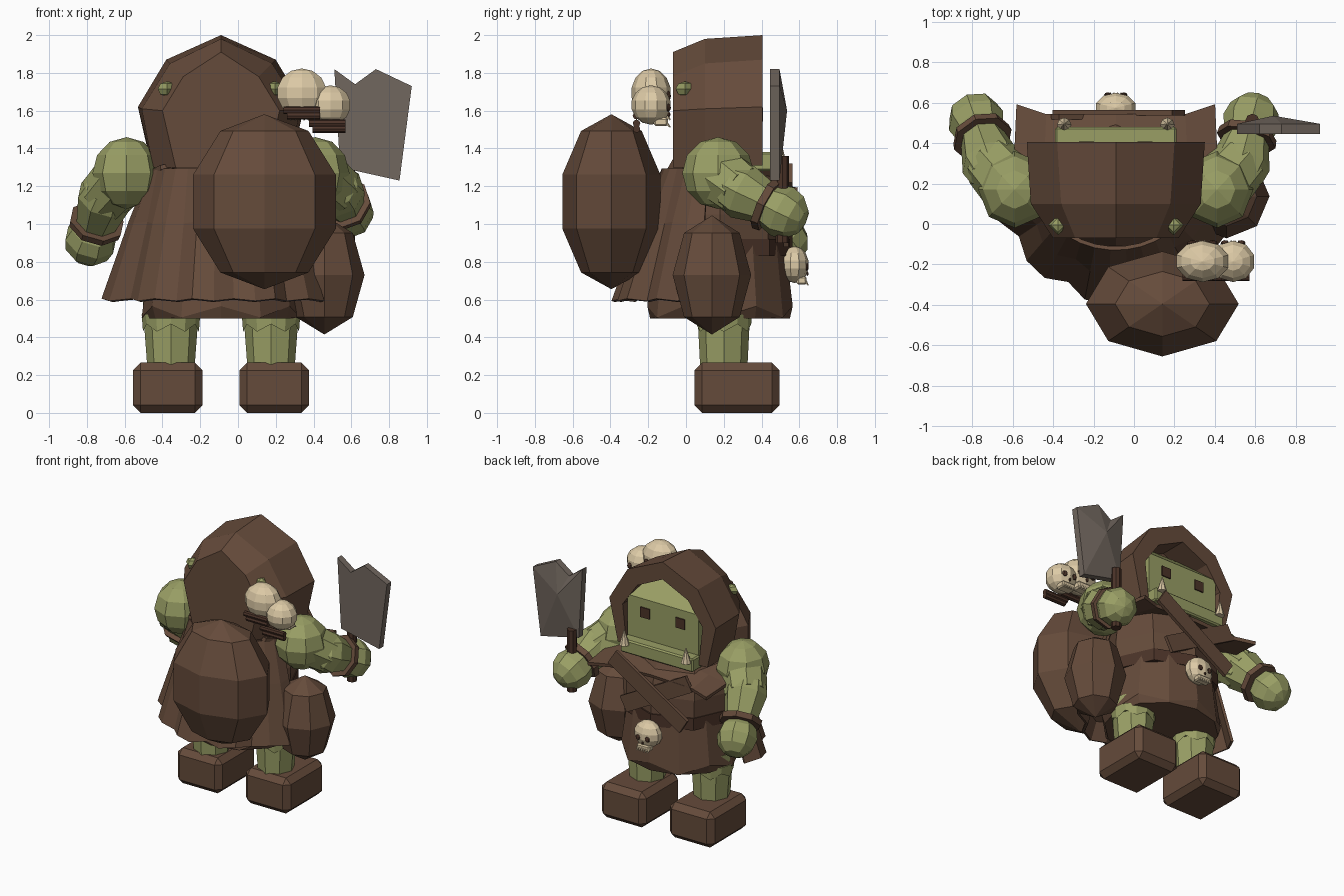
import bpy, bmesh, math
from mathutils import Vector, Matrix

if "Cube" in bpy.data.objects:
    bpy.data.objects.remove(bpy.data.objects["Cube"])

MID = -0.09  # the body's own centre line


def material(name, rgb):
    m = bpy.data.materials.new(name)
    m.use_nodes = True
    m.diffuse_color = (*rgb, 1)
    bsdf = next(n for n in m.node_tree.nodes if n.type == 'BSDF_PRINCIPLED')
    bsdf.inputs["Base Color"].default_value = (*rgb, 1)
    bsdf.inputs["Roughness"].default_value = 0.9
    return m


BROWN = material("leather_brown", (0.13, 0.07, 0.043))
DARK = material("dark_leather", (0.07, 0.033, 0.021))
GREEN = material("skin_green", (0.32, 0.345, 0.13))
BONE = material("bone", (0.72, 0.59, 0.38))
STEEL = material("steel_grey", (0.165, 0.135, 0.112))


def finish(name, bm, mat):
    bmesh.ops.recalc_face_normals(bm, faces=bm.faces)
    me = bpy.data.meshes.new(name)
    bm.to_mesh(me)
    bm.free()
    me.materials.append(mat)
    ob = bpy.data.objects.new(name, me)
    bpy.context.collection.objects.link(ob)
    return ob


def loft(name, rings, mat, closed=True):
    bm = bmesh.new()
    rows = [[bm.verts.new(p) for p in r] for r in rings]
    n = len(rows[0])
    for a, b in zip(rows, rows[1:]):
        for i in range(n if closed else n - 1):
            j = (i + 1) % n
            bm.faces.new((a[i], a[j], b[j], b[i]))
    if closed:
        bm.faces.new(rows[0])
        bm.faces.new(rows[-1])
    return finish(name, bm, mat)


def solidify(ob, t):
    mod = ob.modifiers.new("thickness", 'SOLIDIFY')
    mod.thickness = t
    mod.offset = 0


def ball(name, c, r, mat, seg=8, rings=5, turn=None):
    bm = bmesh.new()
    bmesh.ops.create_uvsphere(bm, u_segments=seg, v_segments=rings, radius=1)
    m = Matrix.Translation(c) @ (turn or Matrix()) @ Matrix.Diagonal((*r, 1))
    bm.transform(m)
    return finish(name, bm, mat)


def tube(name, a, b, r1, r2, mat, n=8):
    a, b = Vector(a), Vector(b)
    d = b - a
    bm = bmesh.new()
    bmesh.ops.create_cone(bm, cap_ends=True, segments=n, radius1=r1, radius2=r2, depth=d.length)
    q = d.to_track_quat('Z', 'Y').to_matrix().to_4x4()
    bm.transform(Matrix.Translation((a + b) / 2) @ q)
    return finish(name, bm, mat)


def box(name, c, size, mat, bevel=0, turn=None):
    bm = bmesh.new()
    bmesh.ops.create_cube(bm, size=1)
    bm.transform(Matrix.Diagonal((*size, 1)))
    if bevel:
        bmesh.ops.bevel(bm, geom=bm.edges[:], offset=bevel, segments=1, affect='EDGES')
    bm.transform(Matrix.Translation(c) @ (turn or Matrix()))
    return finish(name, bm, mat)


def ellipse(z, rx, ry, cx=MID, cy=0.18, n=8, zig=0):
    return [(cx + rx * math.cos(2 * math.pi * i / n), cy + ry * math.sin(2 * math.pi * i / n),
             z + zig * (i % 2)) for i in range(n)]


def arch(half, y):
    # closed outline from half a profile of (offset, height)
    left = [(MID - x, y, z) for x, z in reversed(half[1:])]
    return left + [(MID + x, y, z) for x, z in half]


# boots and legs
for side, s in (("right", -1), ("left", 1)):
    x = MID + s * 0.282
    box(side + "_boot", (x, 0.27, 0.133), (0.37, 0.45, 0.265), BROWN, 0.04)
    lx = MID + s * 0.265
    loft(side + "_leg", [ellipse(0.24, 0.125, 0.125, lx, 0.2), ellipse(0.44, 0.14, 0.135, lx, 0.2),
                         ellipse(0.6, 0.15, 0.145, lx, 0.2)], GREEN)
    loft(side + "_leg_fur", [ellipse(0.43, 0.148, 0.145, lx, 0.2, 12, 0.04),
                             ellipse(0.52, 0.155, 0.15, lx, 0.2, 12)], GREEN)

# tunic, skirt and belt
loft("skirt", [ellipse(0.5, 0.4, 0.37, n=12), ellipse(0.505, 0.42, 0.385, n=12, zig=0.06),
               ellipse(0.9, 0.37, 0.345, n=12)], BROWN)
loft("tunic", [ellipse(0.84, 0.39, 0.36), ellipse(1.05, 0.4, 0.36), ellipse(1.22, 0.38, 0.32),
               ellipse(1.36, 0.3, 0.24)], BROWN)
loft("belt", [ellipse(0.83, 0.4, 0.37), ellipse(0.92, 0.4, 0.37)], DARK)

# cape with folds, draped round the back, flaring at its front edges
folds = 15
cape = []
for z, rx, ry, wave, flare in ((1.29, 0.37, 0.3, 0, 0), (1.0, 0.44, 0.41, 0.025, 0.03),
                               (0.59, 0.53, 0.55, 0.03, 0.08)):
    row = []
    for i in range(folds + 1):
        a = math.radians(172 + 176 * i / folds)
        k = 1 + wave * (1 if i % 3 else -2)
        c = math.cos(a)
        row.append((MID + c * (rx * k + flare * abs(c) ** 8), 0.18 + ry * k * math.sin(a),
                    z + wave * 0.4 * (i % 2)))
    cape.append(row)
solidify(loft("cape", cape, BROWN, closed=False), 0.02)

# shoulder mantle with pointed front corners
mantle = []
for y, half, z, drop in ((0.0, 0.32, 1.34, 0.04), (0.36, 0.5, 1.28, 0.08), (0.54, 0.49, 1.2, 0.02)):
    tip = 0.05 if y > 0.5 else 0
    mantle.append([(MID + k * half, y + tip * (abs(k) == 1), z - drop * abs(k))
                   for k in (-1, -0.7, 0, 0.7, 1)])
solidify(loft("mantle", mantle, BROWN, closed=False), 0.025)

# crossed chest straps
for name, a, b, y in (("long_strap", (0.22, 1.27), (-0.37, 0.9), 0.55),
                      ("short_strap", (-0.4, 1.22), (0.14, 0.93), 0.53)):
    dx, dz = b[0] - a[0], b[1] - a[1]
    box(name, ((a[0] + b[0]) / 2, y, (a[1] + b[1]) / 2), (math.hypot(dx, dz), 0.025, 0.12), BROWN,
        turn=Matrix.Rotation(-math.atan2(dz, dx), 4, 'Y'))

# hood with a hollow front
hood_back = [(0, 1.91), (0.2, 1.78), (0.31, 1.6), (0.24, 1.3)]
hood_mid = [(0, 1.98), (0.27, 1.85), (0.42, 1.61), (0.36, 1.3)]
hood_rim = [(0, 2.0), (0.29, 1.87), (0.44, 1.62), (0.37, 1.31)]
opening = [(0, 1.87), (0.21, 1.77), (0.33, 1.6), (0.3, 1.32)]
loft("hood", [arch(hood_back, -0.07), arch(hood_mid, 0.1), arch(hood_rim, 0.405),
              arch(opening, 0.405), arch(opening, 0.2)], BROWN)

# face, with a crown sloping back under the hood
loft("head", [[(MID + sx * w, y, z) for sx, y in ((-1, 0.15), (1, 0.15), (1, front), (-1, front))]
              for z, w, front in ((1.3, 0.295, 0.4), (1.68, 0.295, 0.4), (1.82, 0.17, 0.24))], GREEN)
box("jaw", (MID, 0.35, 1.33), (0.6, 0.26, 0.1), GREEN, 0.01)
for side, s in (("right", -1), ("left", 1)):
    box(side + "_eye", (MID + s * 0.145, 0.404, 1.58), (0.075, 0.009, 0.075), DARK)
    tx = MID + s * 0.255
    tube(side + "_tusk", (tx, 0.49, 1.35), (tx, 0.495, 1.46), 0.036, 0.003, BONE, 8)
    ball(side + "_ear", (MID + s * 0.285, -0.005, 1.715), (0.05, 0.05, 0.04), GREEN, 4, 4)


# arms: shoulder, elbow, fist and wrist cuff
def arm(side, shoulder, elbow, hand):
    s, e, h = Vector(shoulder), Vector(elbow), Vector(hand)
    turn = (h - e).to_track_quat('Z', 'Y').to_matrix().to_4x4()
    ball(side + "_shoulder", s, (0.18, 0.19, 0.19), GREEN, 8, 6)
    tube(side + "_upper_arm", s, e, 0.16, 0.145, GREEN)
    ball(side + "_elbow", e, (0.15, 0.15, 0.15), GREEN, 8, 6, turn)
    wrist = e.lerp(h, 0.62)
    tube(side + "_forearm", e, wrist, 0.15, 0.11, GREEN)
    ball(side + "_fist", h, (0.142, 0.142, 0.142), GREEN, 8, 6, turn)
    d = (h - e).normalized() * 0.02
    tube(side + "_cuff", wrist - d, wrist + d, 0.15, 0.145, BROWN, 8)


arm("right", (-0.59, 0.17, 1.27), (-0.705, 0.3, 1.14), (-0.78, 0.51, 0.915))
arm("left", (0.41, 0.17, 1.27), (0.525, 0.3, 1.17), (0.58, 0.51, 1.065))

# cleaver
tube("cleaver_handle", (0.585, 0.51, 0.9), (0.585, 0.51, 1.36), 0.035, 0.035, DARK)
outline = [(0.51, 1.82), (0.62, 1.74), (0.73, 1.82), (0.92, 1.73), (0.855, 1.23), (0.54, 1.3)]
bm = bmesh.new()
back = [bm.verts.new((x, 0.445, z)) for x, z in outline]
front = [bm.verts.new((x, 0.495, z)) for x, z in outline]
ridge = bm.verts.new((0.69, 0.535, 1.6))
bm.faces.new(back)
for i in range(len(outline)):
    j = (i + 1) % len(outline)
    bm.faces.new((back[i], back[j], front[j], front[i]))
    bm.faces.new((front[i], front[j], ridge))
finish("cleaver_blade", bm, STEEL)

# sack on the back and pouch at the hip
ball("large_sack", (0.14, -0.395, 1.118), (0.397, 0.273, 0.463), BROWN, 8, 5)
ball("hip_pouch", (0.457, 0.137, 0.73), (0.213, 0.208, 0.315), BROWN, 8, 4)


# skulls, facing +y
def skull(name, c, r, depth):
    c = Vector(c)
    at = lambda x, y, z: c + Vector((x * r, y * depth, z * r))
    ball(name + "_cranium", c, (r, depth, r * 0.93), BONE, 10, 7)
    box(name + "_jaw", at(0, 0.5, -0.8), (r * 1.0, depth * 0.7, r * 0.4), BONE, r * 0.08)
    for s in (-1, 1):
        ball(name + "_socket", at(s * 0.36, 0.86, -0.12), (r * 0.19, depth * 0.14, r * 0.19), DARK, 8, 6)
    ball(name + "_nose", at(0, 0.9, -0.45), (r * 0.08, depth * 0.08, r * 0.12), DARK, 6, 4)
    for i in range(6):
        x = (i - 2.5) * 0.17
        tube(name + "_tooth", at(x, 0.75, -0.85), at(x, 0.97, -1.05), r * 0.09, r * 0.03, BONE, 5)


skull("belt_skull", (MID, 0.575, 0.785), 0.105, 0.075)
skull("upper_skull", (0.338, -0.185, 1.695), 0.138, 0.105)
skull("lower_skull", (0.49, -0.185, 1.63), 0.112, 0.105)
for name, x0, z in (("upper", 0.24, 1.573), ("lower", 0.375, 1.503)):
    for k in (0, 1):
        tube(name + "_skull_peg", (x0 + 0.02 * (1 - k), -0.262, z + 0.03 * k),
             (x0 + 0.195, -0.262, z + 0.03 * k), 0.02, 0.02, DARK)
